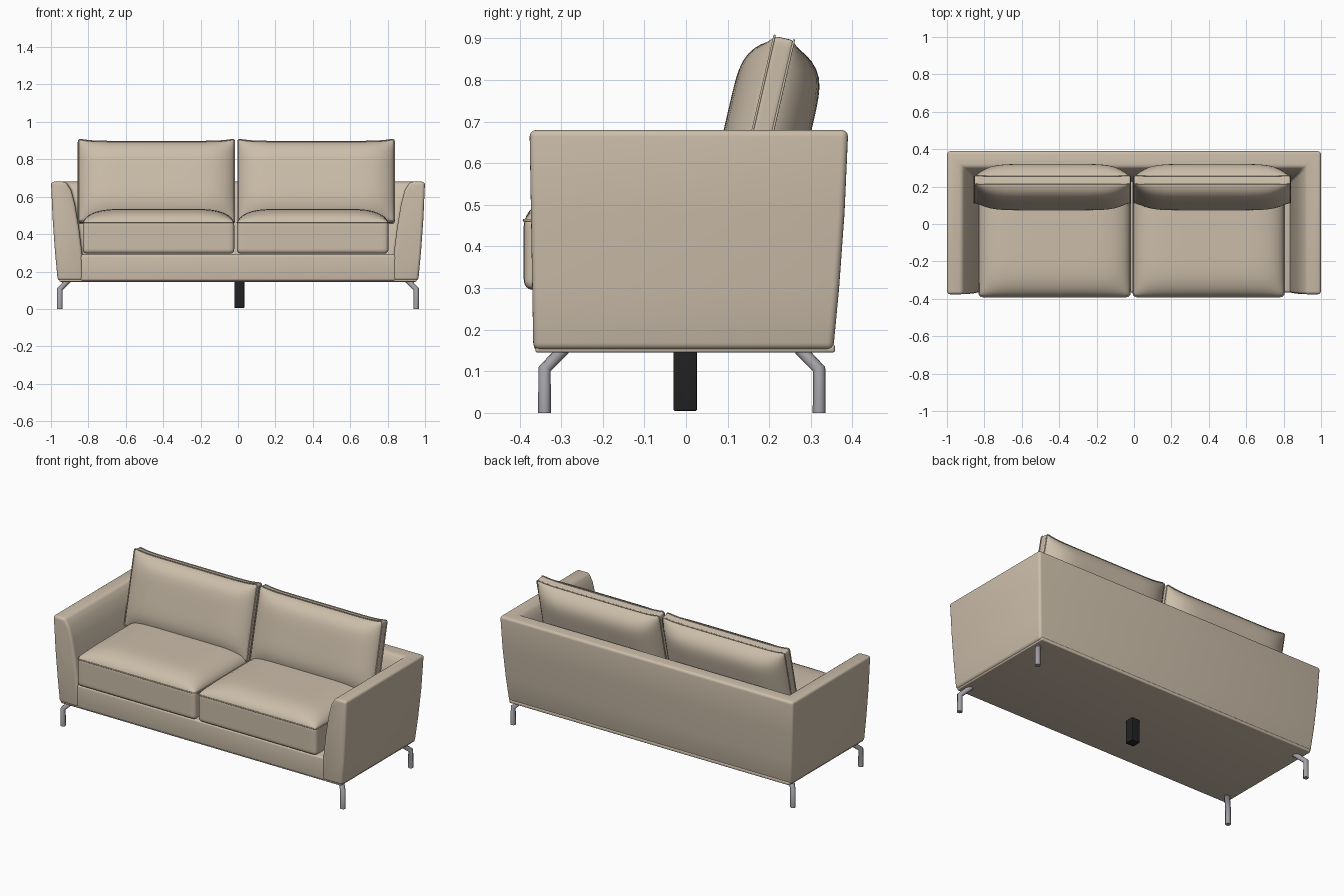
import bpy, bmesh, math
from mathutils import Vector, Matrix

if "Cube" in bpy.data.objects:
    bpy.data.objects.remove(bpy.data.objects["Cube"])


def material(name, rgb):
    m = bpy.data.materials.new(name)
    m.diffuse_color = (*rgb, 1)
    m.use_nodes = True
    m.node_tree.nodes["Principled BSDF"].inputs["Base Color"].default_value = m.diffuse_color
    return m


BEIGE = material("beige fabric", (0.60, 0.51, 0.40))
GREY = material("grey metal", (0.36, 0.35, 0.38))
BLACK = material("black plastic", (0.015, 0.015, 0.015))


def finish(name, bm, mat, bevel=0.0, matrix=None, angle=40):
    bmesh.ops.recalc_face_normals(bm, faces=bm.faces[:])
    me = bpy.data.meshes.new(name)
    bm.to_mesh(me)
    bm.free()
    ob = bpy.data.objects.new(name, me)
    bpy.context.collection.objects.link(ob)
    me.materials.append(mat)
    if matrix:
        ob.matrix_world = matrix
    bpy.ops.object.select_all(action='DESELECT')
    ob.select_set(True)
    bpy.context.view_layer.objects.active = ob
    if bevel:
        b = ob.modifiers.new("bevel", 'BEVEL')
        b.width, b.segments, b.limit_method = bevel, 4, 'ANGLE'
        b.angle_limit = math.radians(35)
        bpy.ops.object.modifier_apply(modifier="bevel")
    bpy.ops.object.shade_smooth_by_angle(angle=math.radians(angle))
    return ob


def box(name, lo, hi, mat, bevel):
    bm = bmesh.new()
    bmesh.ops.create_cube(bm, size=1)
    for v in bm.verts:
        v.co = Vector([(lo[i] + hi[i]) / 2 + v.co[i] * (hi[i] - lo[i]) for i in range(3)])
    return finish(name, bm, mat, bevel)


def tube(name, pts, radius, mat, cyclic=False, matrix=None, res=2):
    cu = bpy.data.curves.new(name, 'CURVE')
    cu.dimensions = '3D'
    cu.bevel_depth, cu.bevel_resolution, cu.use_fill_caps = radius, res, True
    sp = cu.splines.new('POLY')
    sp.points.add(len(pts) - 1)
    for p, q in zip(sp.points, pts):
        p.co = (*q, 1)
    sp.use_cyclic_u = cyclic
    cu.materials.append(mat)
    ob = bpy.data.objects.new(name, cu)
    bpy.context.collection.objects.link(ob)
    if matrix:
        ob.matrix_world = matrix
    return ob


# Cushion: rounded slab, thickness along local z, with bulged faces and piping
def cushion(name, half, r, up, down, power, ear, seams, matrix):
    def shape(p):
        q = Vector([math.sin(c * math.pi / 2) * h for c, h in zip(p, half)])
        core = Vector([max(-h + r, min(h - r, c)) for c, h in zip(q, half)])
        d = q - core
        if d.length > 1e-7:
            q = core + d.normalized() * r
        u, v = abs(q.x / half[0]), q.y / half[1]
        n = power[0] if v > 0 else power[1]
        b = (1 - min(1, u) ** 7) * (1 - min(1, abs(v)) ** n)
        q.z += (up if p[2] > 0 else down) * b * max(0, abs(q.z / half[2])) * (1 if p[2] > 0 else -1)
        q.y += ear * u ** 8 * max(0, v)
        return q

    bm = bmesh.new()
    bmesh.ops.create_cube(bm, size=2)
    bmesh.ops.subdivide_edges(bm, edges=bm.edges[:], cuts=23, use_grid_fill=True)
    for v in bm.verts:
        v.co = shape(v.co)
    finish(name, bm, BEIGE, matrix=matrix, angle=60)
    # piping around the rim
    n = 24
    side = [-1 + 2 * i / n for i in range(n)]
    ring = ([(t, -1, 0) for t in side] + [(1, t, 0) for t in side]
            + [(-t, 1, 0) for t in side] + [(-1, -t, 0) for t in side])
    for i, z in enumerate(seams):
        pts = [shape(p) for p in ring]
        tube(f"{name}_piping_{i + 1}", [(p.x, p.y, z) for p in pts], 0.003, BEIGE, True, matrix, 1)


# Arms and back: one tapered profile (inset from outer edge, height) swept in a U
profile = [(0.036, 0.152), (0.022, 0.30), (0.009, 0.48), (0.0, 0.68), (0.08, 0.68),
           (0.108, 0.635), (0.128, 0.56), (0.15, 0.43), (0.166, 0.30), (0.172, 0.152)]
bm = bmesh.new()
stations = []
for sx, back in ((-1, 0), (-1, 1), (1, 1), (1, 0)):
    ring = []
    for d, z in profile:
        t = (z - 0.152) / 0.528
        front_y = -0.367 - 0.009 * t
        back_y = 0.39 - (d if d < 0.05 else 0.012 + d * 0.9)
        ring.append(bm.verts.new((sx * (1 - d), back_y if back else front_y, z)))
    stations.append(ring)
k = len(profile)
for a, b in zip(stations, stations[1:]):
    for i in range(k):
        bm.faces.new((a[i], a[(i + 1) % k], b[(i + 1) % k], b[i]))
bm.faces.new(stations[0])
bm.faces.new(stations[-1])
finish("arms_and_back", bm, BEIGE, 0.016)

# Base under the seats
box("front_rail_base", (-0.845, -0.366, 0.15), (0.845, 0.30, 0.29), BEIGE, 0.012)
box("bottom_panel", (-0.955, -0.362, 0.145), (0.955, 0.358, 0.165), BEIGE, 0.006)

# Seat and back cushions
lean = math.radians(13)
for side, seat_x, back_x in (("left", -0.425, -0.436), ("right", 0.399, 0.418)):
    cushion(f"{side}_seat_cushion", (0.405, 0.33, 0.09), 0.024, 0.06, 0.0, (6, 6), 0.0,
            (0.078,), Matrix.Translation((seat_x, -0.06, 0.385)))
    cushion(f"{side}_back_cushion", (0.418, 0.22, 0.027), 0.014, 0.065, 0.087, (6, 4), 0.014,
            (-0.024, 0.024),
            Matrix.Translation((back_x, 0.184, 0.676)) @ Matrix.Rotation(math.pi / 2 - lean, 4, 'X'))

# Bent metal corner legs
for sx, xn in ((-1, "left"), (1, "right")):
    for y, sy, yn in ((-0.34, -1, "front"), (0.32, 1, "back")):
        x = sx * 0.953
        tube(f"{yn}_{xn}_leg",
             [(x, y, 0), (x, y, 0.105), (x - sx * 0.045, y - sy * 0.045, 0.152)], 0.0155, GREY)

# Centre support leg
box("centre_leg", (-0.02, -0.03, 0.005), (0.034, 0.026, 0.15), BLACK, 0.003)
